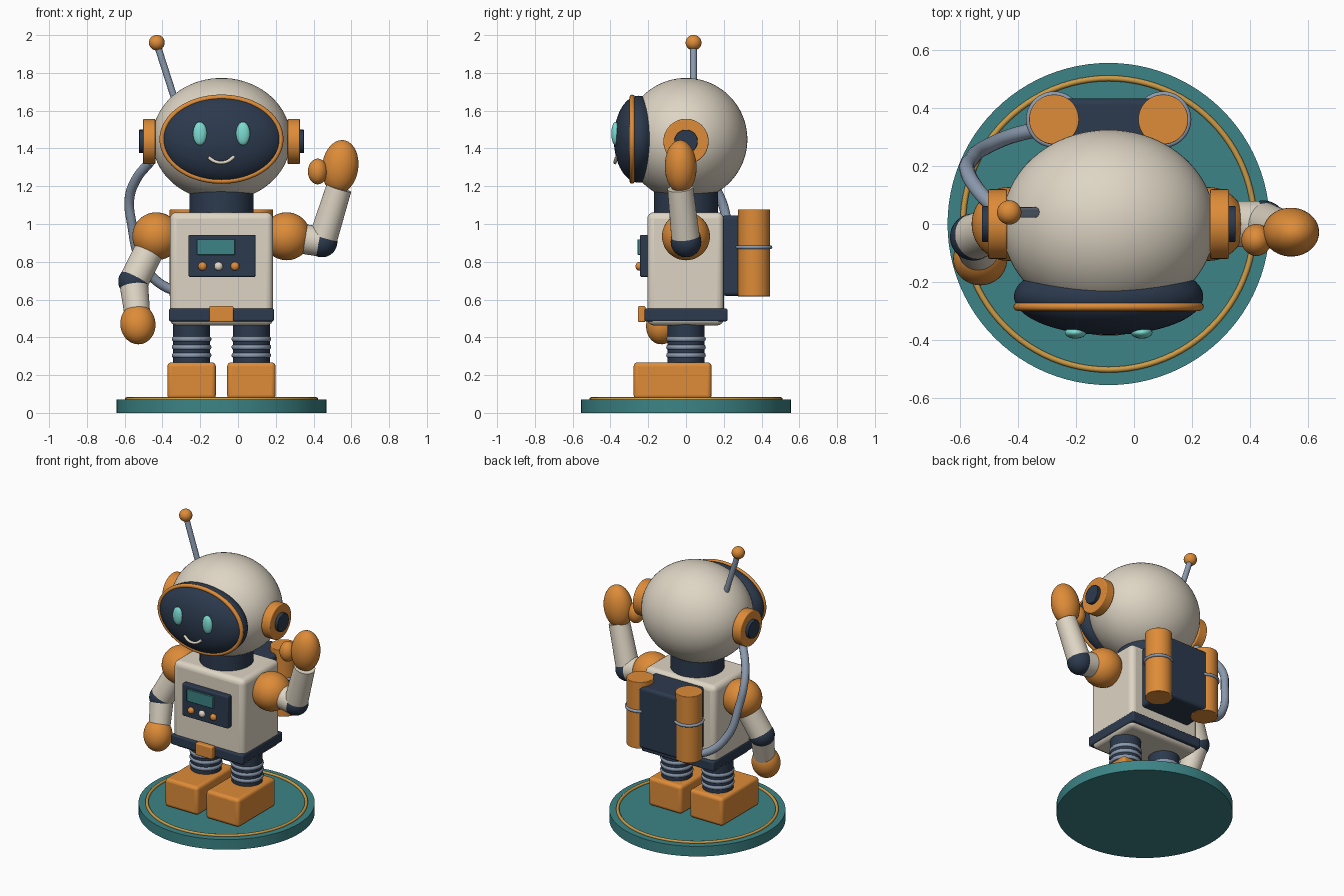
import bpy, bmesh, math
from mathutils import Vector, Matrix

if "Cube" in bpy.data.objects:
    bpy.data.objects.remove(bpy.data.objects["Cube"])


def material(name, rgb):
    m = bpy.data.materials.new(name)
    lin = [((c / 255 + 0.055) / 1.055) ** 2.4 for c in rgb]
    m.diffuse_color = (*lin, 1)
    m.use_nodes = True
    m.node_tree.nodes["Principled BSDF"].inputs["Base Color"].default_value = m.diffuse_color
    return m


CREAM = material("cream", (222, 213, 196))
ORANGE = material("orange", (222, 140, 56))
NAVY = material("navy", (44, 58, 78))
TEAL = material("teal", (60, 132, 134))
GLOW = material("glow_aqua", (125, 220, 210))
GREY = material("steel_grey", (140, 155, 175))
GOLD = material("gold", (205, 155, 70))
CX = -0.0875  # centre line of the body


def finish(name, bm, mat, bevel=0):
    bmesh.ops.recalc_face_normals(bm, faces=bm.faces)
    me = bpy.data.meshes.new(name)
    bm.to_mesh(me)
    bm.free()
    ob = bpy.data.objects.new(name, me)
    bpy.context.collection.objects.link(ob)
    me.materials.append(mat)
    if bevel:
        mod = ob.modifiers.new("bevel", 'BEVEL')
        mod.width, mod.segments = bevel, 4
        mod.limit_method = 'ANGLE'
    bpy.ops.object.select_all(action='DESELECT')
    bpy.context.view_layer.objects.active = ob
    ob.select_set(True)
    bpy.ops.object.shade_smooth_by_angle(angle=math.radians(35))
    return ob


def box(name, x, y, z, mat, bevel=0.01):
    """Box from (min, max) pairs on each axis."""
    bm = bmesh.new()
    size = [b - a for a, b in (x, y, z)]
    mid = [(a + b) / 2 for a, b in (x, y, z)]
    bmesh.ops.create_cube(bm, size=1, matrix=Matrix.Translation(mid) @ Matrix.Diagonal((*size, 1)))
    return finish(name, bm, mat, bevel)


def ball(name, c, r, mat, axis=(0, 0, 1), n=48):
    """Ellipsoid with its local z along axis."""
    bm = bmesh.new()
    rot = Vector((0, 0, 1)).rotation_difference(Vector(axis)).to_matrix().to_4x4()
    bmesh.ops.create_uvsphere(bm, u_segments=n, v_segments=n // 2, radius=1,
                              matrix=Matrix.Translation(c) @ rot @ Matrix.Diagonal((*r, 1)))
    return finish(name, bm, mat)


def rod(name, a, b, r1, mat, r2=None, bevel=0, n=48):
    """Cylinder or cone between two points."""
    a, b = Vector(a), Vector(b)
    rot = Vector((0, 0, 1)).rotation_difference(b - a).to_matrix().to_4x4()
    bm = bmesh.new()
    bmesh.ops.create_cone(bm, cap_ends=True, segments=n, radius1=r1, radius2=r2 or r1,
                          depth=(b - a).length, matrix=Matrix.Translation((a + b) / 2) @ rot)
    return finish(name, bm, mat, bevel)


def ring(name, c, ru, rv, minor, mat, upright=False, n=64, k=12):
    """Elliptical torus, flat or standing in the xz plane."""
    bm = bmesh.new()
    rows = []
    for i in range(n):
        t = 2 * math.pi * i / n
        row = []
        for j in range(k):
            p = 2 * math.pi * j / k
            u, v = [(r + minor * math.cos(p)) * f for r, f in ((ru, math.cos(t)), (rv, math.sin(t)))]
            w = minor * math.sin(p)
            row.append(bm.verts.new(Vector(c) + Vector((u, w, v) if upright else (u, v, w))))
        rows.append(row)
    for i in range(n):
        for j in range(k):
            r0, r1 = rows[i], rows[(i + 1) % n]
            bm.faces.new((r0[j], r1[j], r1[(j + 1) % k], r0[(j + 1) % k]))
    return finish(name, bm, mat)


def tube(name, pts, r, mat):
    """Smooth round tube through points."""
    cu = bpy.data.curves.new(name, 'CURVE')
    cu.dimensions, cu.bevel_depth, cu.bevel_resolution = '3D', r, 4
    cu.use_fill_caps = True
    sp = cu.splines.new('BEZIER')
    sp.bezier_points.add(len(pts) - 1)
    for bp, p in zip(sp.bezier_points, pts):
        bp.co = p
        bp.handle_left_type = bp.handle_right_type = 'AUTO'
    cu.materials.append(mat)
    ob = bpy.data.objects.new(name, cu)
    bpy.context.collection.objects.link(ob)
    return ob


# Display base
rod("base_disc", (CX, 0, 0), (CX, 0, 0.07), 0.555, TEAL, n=96)
ring("base_ring", (CX, 0, 0.073), 0.502, 0.502, 0.01, GOLD, n=96)

# Feet and ribbed legs
for s, side in ((-1, "left"), (1, "right")):
    x = CX + s * 0.158
    box("foot_" + side, (x - 0.128, x + 0.128), (-0.277, 0.135), (0.072, 0.268), ORANGE, 0.022)
    rod("leg_" + side, (x, 0, 0.25), (x, 0, 0.48), 0.098, NAVY)
    for z in (0.305, 0.348, 0.391):
        ring("leg_rib_" + side, (x, 0, z), 0.09, 0.09, 0.015, GREY, n=48)

# Torso, belt and chest panel
box("torso", (CX - 0.273, CX + 0.273), (-0.205, 0.2), (0.463, 1.062), CREAM, 0.035)
box("belt", (CX - 0.278, CX + 0.278), (-0.22, 0.22), (0.485, 0.553), NAVY, 0.01)
box("buckle", (CX - 0.064, CX + 0.064), (-0.255, -0.215), (0.48, 0.565), ORANGE, 0.008)
box("chest_panel", (-0.262, 0.092), (-0.243, -0.19), (0.72, 0.943), NAVY, 0.008)
box("chest_screen", (-0.217, -0.016), (-0.256, -0.235), (0.837, 0.919), TEAL, 0.004)
for x, mat in ((-0.188, ORANGE), (-0.103, CREAM), (-0.016, ORANGE)):
    ball("chest_button", (x, -0.248, 0.776), (0.023, 0.019, 0.023), mat, n=24)

# Neck, head and visor
rod("neck", (CX, 0, 1.04), (CX, 0, 1.18), 0.17, NAVY)
ball("head", (CX, 0, 1.448), (0.367, 0.325, 0.325), CREAM, n=80)
ball("visor", (CX, -0.25, 1.449), (0.326, 0.132, 0.23), NAVY, n=80)
ring("visor_trim", (CX, -0.285, 1.449), 0.314, 0.222, 0.014, ORANGE, upright=True, n=80)
for s in (-1, 1):
    ball("eye", (CX + s * 0.114, -0.374, 1.479), (0.037, 0.021, 0.062), GLOW, n=32)
tube("mouth", [(-0.156, -0.366, 1.352), (-0.122, -0.374, 1.331), (CX, -0.376, 1.325),
               (-0.053, -0.374, 1.333), (-0.022, -0.366, 1.356)], 0.009, CREAM)

# Ear cups
for s, side in ((-1, "left"), (1, "right")):
    rod("ear_cup_" + side, (CX + s * 0.35, 0, 1.437), (CX + s * 0.415, 0, 1.437), 0.12, ORANGE, bevel=0.006)
    rod("ear_cap_" + side, (CX + s * 0.40, 0, 1.437), (CX + s * 0.437, 0, 1.437), 0.062, NAVY, bevel=0.004)

# Antenna
rod("antenna_rod", (-0.335, 0.04, 1.66), (-0.43, 0.04, 1.955), 0.018, GREY, n=24)
ball("antenna_ball", (-0.43, 0.04, 1.96), (0.042, 0.042, 0.041), ORANGE, n=32)

# Arms: shoulder, elbow, wrist for each side
arms = {
    "left": ((CX - 0.345, 0, 0.935), (-0.553, -0.045, 0.695), (-0.533, -0.1, 0.52)),
    "right": ((CX + 0.345, 0, 0.935), (0.445, 0, 0.905), (0.534, -0.03, 1.19)),
}
for side, (sh, el, wr) in arms.items():
    ball("shoulder_" + side, sh, (0.127, 0.127, 0.127), ORANGE)
    rod("upper_arm_" + side, sh, el, 0.079, CREAM)
    ball("elbow_" + side, el, (0.081, 0.081, 0.081), NAVY)
    rod("forearm_" + side, el, wr, 0.076, CREAM, r2=0.068)
ball("hand_left", (-0.53, -0.122, 0.47), (0.093, 0.088, 0.108), ORANGE, axis=(-0.1, 0.25, 1))
ball("hand_right", (0.541, -0.028, 1.303), (0.096, 0.084, 0.142), ORANGE, axis=(0.13, -0.03, 1))
ball("thumb_right", (0.422, -0.055, 1.278), (0.052, 0.055, 0.068), ORANGE)

# Backpack with twin tanks
box("backpack", (CX - 0.19, CX + 0.19), (0.19, 0.432), (0.62, 1.046), NAVY, 0.02)
for s, side in ((-1, "left"), (1, "right")):
    x = CX + s * 0.188
    rod("tank_" + side, (x, 0.36, 0.617), (x, 0.36, 1.078), 0.086, ORANGE, bevel=0.004)
    ring("tank_band_" + side, (x, 0.36, 0.877), 0.087, 0.087, 0.01, GREY, n=48)

# Air hose from the tank to the ear cup
tube("hose", [(-0.28, 0.33, 0.645), (-0.38, 0.315, 0.665), (-0.51, 0.265, 0.80),
              (-0.562, 0.22, 1.0), (-0.575, 0.185, 1.13), (-0.54, 0.12, 1.235),
              (-0.465, 0.04, 1.33)], 0.026, GREY)
